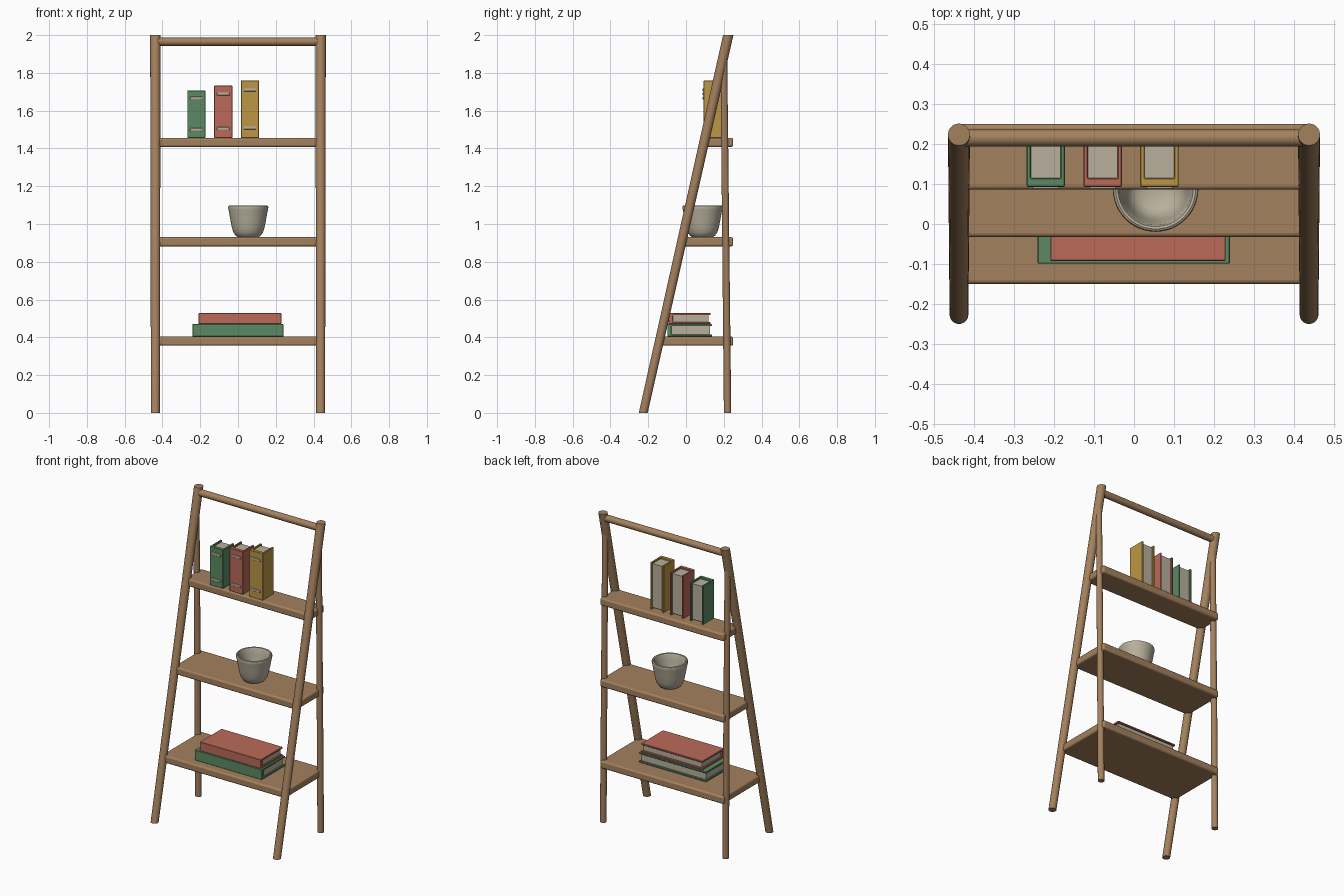
import bpy, bmesh, math
from mathutils import Vector

if "Cube" in bpy.data.objects:
    bpy.data.objects.remove(bpy.data.objects["Cube"])


def srgb(r, g, b):
    def lin(c):
        c /= 255
        return c / 12.92 if c <= 0.04045 else ((c + 0.055) / 1.055) ** 2.4
    return (lin(r), lin(g), lin(b), 1)


def material(name, rgb):
    m = bpy.data.materials.new(name)
    m.diffuse_color = srgb(*rgb)
    m.use_nodes = True
    m.node_tree.nodes["Principled BSDF"].inputs["Base Color"].default_value = m.diffuse_color
    return m


wood = material("warm wood", (164, 129, 94))
cream = material("cream", (184, 176, 156))
green = material("book green", (92, 138, 99))
red = material("book red", (186, 106, 88))
yellow = material("book yellow", (188, 150, 70))


def finish(name, bm, mat, smooth=False, bevel=0, segments=2):
    bmesh.ops.recalc_face_normals(bm, faces=bm.faces[:])
    me = bpy.data.meshes.new(name)
    bm.to_mesh(me)
    bm.free()
    me.materials.append(mat)
    ob = bpy.data.objects.new(name, me)
    bpy.context.collection.objects.link(ob)
    if bevel:
        mod = ob.modifiers.new("soft edges", 'BEVEL')
        mod.width, mod.segments = bevel, segments
    if smooth:
        bpy.ops.object.select_all(action='DESELECT')
        bpy.context.view_layer.objects.active = ob
        ob.select_set(True)
        bpy.ops.object.shade_smooth_by_angle(angle=math.radians(40))
    return ob


def box(name, lo, hi, mat, bevel=0, segments=2, smooth=False):
    bm = bmesh.new()
    bmesh.ops.create_cube(bm, size=1)
    for v in bm.verts:
        v.co = Vector([(a + b) / 2 + c * (b - a) for a, b, c in zip(lo, hi, v.co)])
    return finish(name, bm, mat, smooth, bevel, segments)


def pole(name, p0, r0, p1, r1, mat, along_x=False, n=24):
    """Tapered pole; its end cuts stay level (or square to x)."""
    bm = bmesh.new()
    rings = []
    for p, r in ((p0, r0), (p1, r1)):
        ring = []
        for i in range(n):
            a = 2 * math.pi * i / n
            c, s = r * math.cos(a), r * math.sin(a)
            off = (0, c, s) if along_x else (c, s, 0)
            ring.append(bm.verts.new(Vector(p) + Vector(off)))
        rings.append(ring)
    for i in range(n):
        j = (i + 1) % n
        bm.faces.new((rings[0][i], rings[0][j], rings[1][j], rings[1][i]))
    bm.faces.new(rings[0])
    bm.faces.new(rings[1])
    return finish(name, bm, mat, True)


def book(name, lo, hi, mat, flat=False, board=0.011, spine=0.022, inset=0.01):
    """U-shaped cover with its spine towards the front, around a page block."""
    t, h = (2, 0) if flat else (0, 2)   # thickness axis, height axis
    a, b, y0, y1 = lo[t], hi[t], lo[1], hi[1]
    outline = [(a, y0), (b, y0), (b, y1), (b - board, y1), (b - board, y0 + spine),
               (a + board, y0 + spine), (a + board, y1), (a, y1)]
    bm = bmesh.new()
    ends = []
    for e in (lo[h], hi[h]):
        ring = []
        for u, y in outline:
            co = [0, y, 0]
            co[t], co[h] = u, e
            ring.append(bm.verts.new(co))
        ends.append(ring)
        bm.faces.new(ring)
    for i in range(8):
        j = (i + 1) % 8
        bm.faces.new((ends[0][i], ends[0][j], ends[1][j], ends[1][i]))
    finish(name + "_cover", bm, mat, bevel=0.002, segments=1)
    plo, phi = list(lo), list(hi)
    plo[t] += board - 0.001
    phi[t] -= board - 0.001
    plo[h] += inset
    phi[h] -= inset
    plo[1] += spine - 0.002
    phi[1] -= inset
    box(name + "_pages", plo, phi, cream)


# Legs: leaning front pair and nearly upright back pair
for side, sx in (("left", -1), ("right", 1)):
    x = 0.4375 * sx
    pole("front_leg_" + side, (x, -0.2265, 0), 0.0235, (x, 0.2235, 2), 0.0275, wood)
    pole("back_leg_" + side, (x, 0.22, 0), 0.0195, (x, 0.2, 1.9), 0.018, wood)

# Top crossbar
pole("top_bar", (-0.4375, 0.215, 1.965), 0.0215, (0.4375, 0.215, 1.965), 0.0215, wood, True)

# Shelves, getting shallower upwards
for label, y0, z in (("lower", -0.15, 0.38), ("middle", -0.0325, 0.906), ("upper", 0.086, 1.432)):
    box("shelf_" + label, (-0.442, y0, z - 0.024), (0.442, 0.25, z + 0.024), wood, 0.01, 3, True)

# Standing books with spine bands
for label, x, h, mat in (("green", -0.2205, 0.25, green), ("red", -0.078, 0.277, red),
                         ("yellow", 0.0635, 0.303, yellow)):
    z = 1.456
    book("standing_book_" + label, (x - 0.048, 0.093, z), (x + 0.048, 0.207, z + h), mat)
    for k, f in enumerate((0.175, 0.84)):
        zc = z + h * f
        box(f"spine_band_{label}_{k + 1}", (x - 0.033, 0.088, zc - 0.008),
            (x + 0.033, 0.096, zc + 0.008), cream, 0.003, 2, True)

# Lying books
book("lying_book_green", (-0.241, -0.099, 0.404), (0.24, 0.137, 0.47), green, True)
book("lying_book_red", (-0.209, -0.092, 0.47), (0.229, 0.13, 0.528), red, True)

# Bowl: lathed profile with a rounded rim
profile = [(0, 0.930), (0.054, 0.930), (0.066, 0.938), (0.078, 0.955), (0.086, 0.98),
           (0.094, 1.02), (0.104, 1.075), (0.107, 1.088), (0.105, 1.095), (0.100, 1.098),
           (0.094, 1.096), (0.090, 1.088), (0.084, 1.05), (0.076, 1.005), (0.066, 0.972),
           (0.05, 0.955), (0.025, 0.948), (0, 0.946)]
bm = bmesh.new()
vs = [bm.verts.new((r, 0, z)) for r, z in profile]
es = [bm.edges.new(p) for p in zip(vs, vs[1:])]
bmesh.ops.spin(bm, geom=vs + es, cent=(0, 0, 0), axis=(0, 0, 1),
               angle=2 * math.pi, steps=48, use_duplicate=False)
bmesh.ops.remove_doubles(bm, verts=bm.verts[:], dist=0.0002)
bmesh.ops.translate(bm, verts=bm.verts[:], vec=(0.054, 0.0875, 0))
finish("bowl", bm, cream, True)
